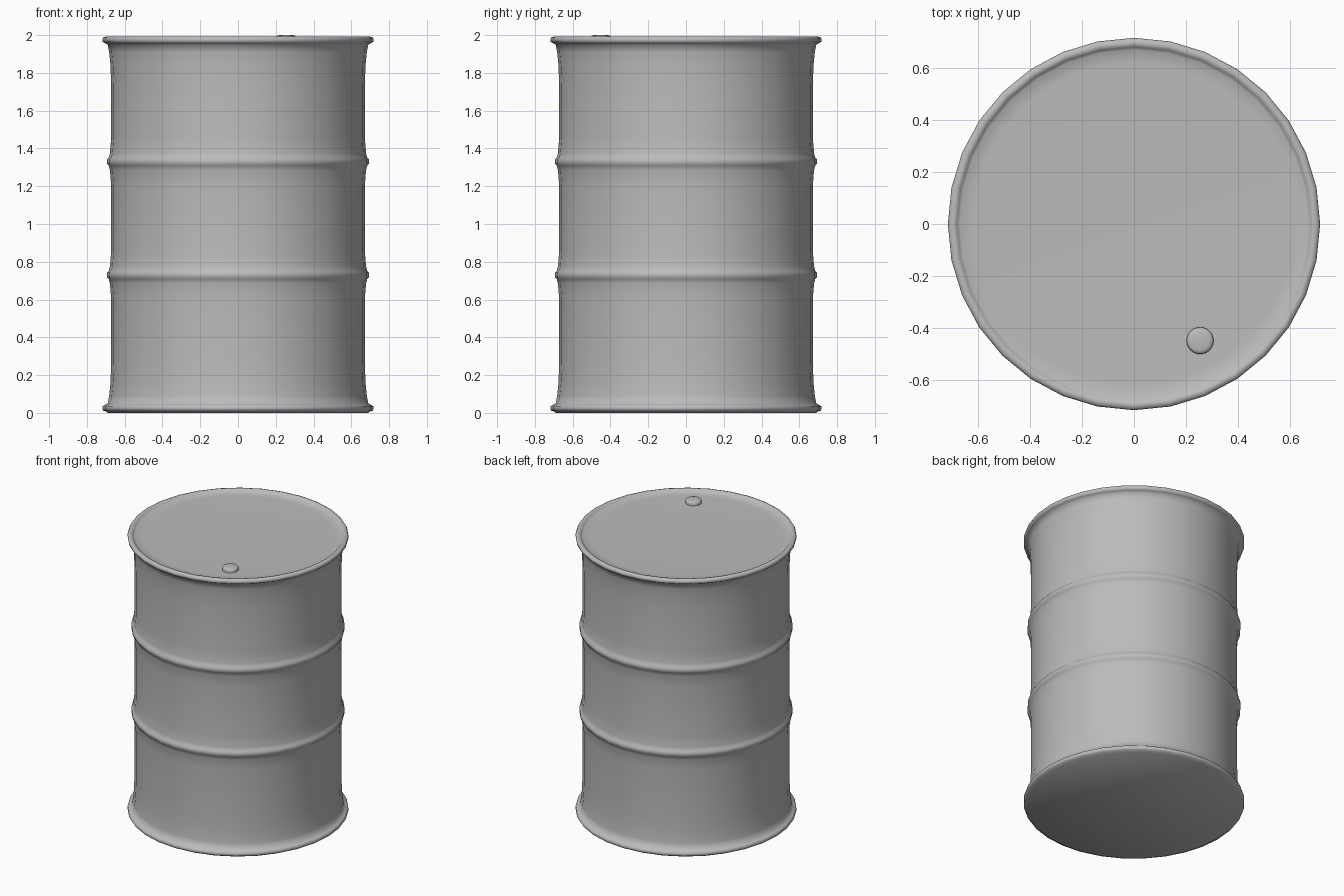
import bpy, bmesh, math

cube = bpy.data.objects.get("Cube")
if cube:
    bpy.data.objects.remove(cube, do_unlink=True)

steel = bpy.data.materials.new("grey_steel")
steel.use_nodes = True
colour = (0.5, 0.5, 0.5, 1)
steel.diffuse_color = colour
steel.node_tree.nodes["Principled BSDF"].inputs["Base Color"].default_value = colour


def lathe(name, profile, segments, location=(0, 0, 0), angle=40):
    """Spin an (r, z) profile, listed from bottom centre to top, about z."""
    bm = bmesh.new()
    verts = [bm.verts.new((r, 0, z)) for r, z in profile]
    edges = [bm.edges.new(pair) for pair in zip(verts, verts[1:])]
    bmesh.ops.spin(bm, geom=verts + edges, cent=(0, 0, 0), axis=(0, 0, 1),
                   angle=math.tau, steps=segments)
    bmesh.ops.remove_doubles(bm, verts=bm.verts, dist=0.0001)
    bmesh.ops.recalc_face_normals(bm, faces=bm.faces)
    mesh = bpy.data.meshes.new(name)
    bm.to_mesh(mesh)
    bm.free()
    mesh.materials.append(steel)
    obj = bpy.data.objects.new(name, mesh)
    bpy.context.collection.objects.link(obj)
    obj.location = location
    bpy.ops.object.select_all(action="DESELECT")
    obj.select_set(True)
    bpy.context.view_layer.objects.active = obj
    bpy.ops.object.shade_smooth_by_angle(angle=math.radians(angle))
    return obj


def rib(z):
    """Rolled hoop with gently flared shoulders."""
    lower = [(0.672, -0.12), (0.678, -0.045), (0.684, -0.022), (0.693, -0.012)]
    return ([(r, z + dz) for r, dz in lower]
            + [(r, z - dz) for r, dz in reversed(lower)])


# Rolled end rim and the flare that leads into the wall
rim = [(0.7, 0.008), (0.713, 0.012), (0.718, 0.022), (0.716, 0.036),
       (0.705, 0.043), (0.69, 0.05), (0.682, 0.09), (0.675, 0.16),
       (0.672, 0.26)]
top_rim = [(r, 2 - z) for r, z in reversed(rim)]
lid = [(0.688, 1.99), (0.682, 1.982), (0.672, 1.976), (0.62, 1.974), (0, 1.974)]

# Barrel shell with both ends closed
lathe("barrel_body", [(0, 0), (0.69, 0)] + rim + rib(0.73) + rib(1.33)
      + top_rim + lid, 32, angle=60)

# Filler cap on the lid
lathe("filler_cap", [(0, 0), (0.052, 0), (0.052, 0.018), (0.047, 0.025),
                     (0.036, 0.028), (0, 0.028)], 24, (0.255, -0.45, 1.972))
